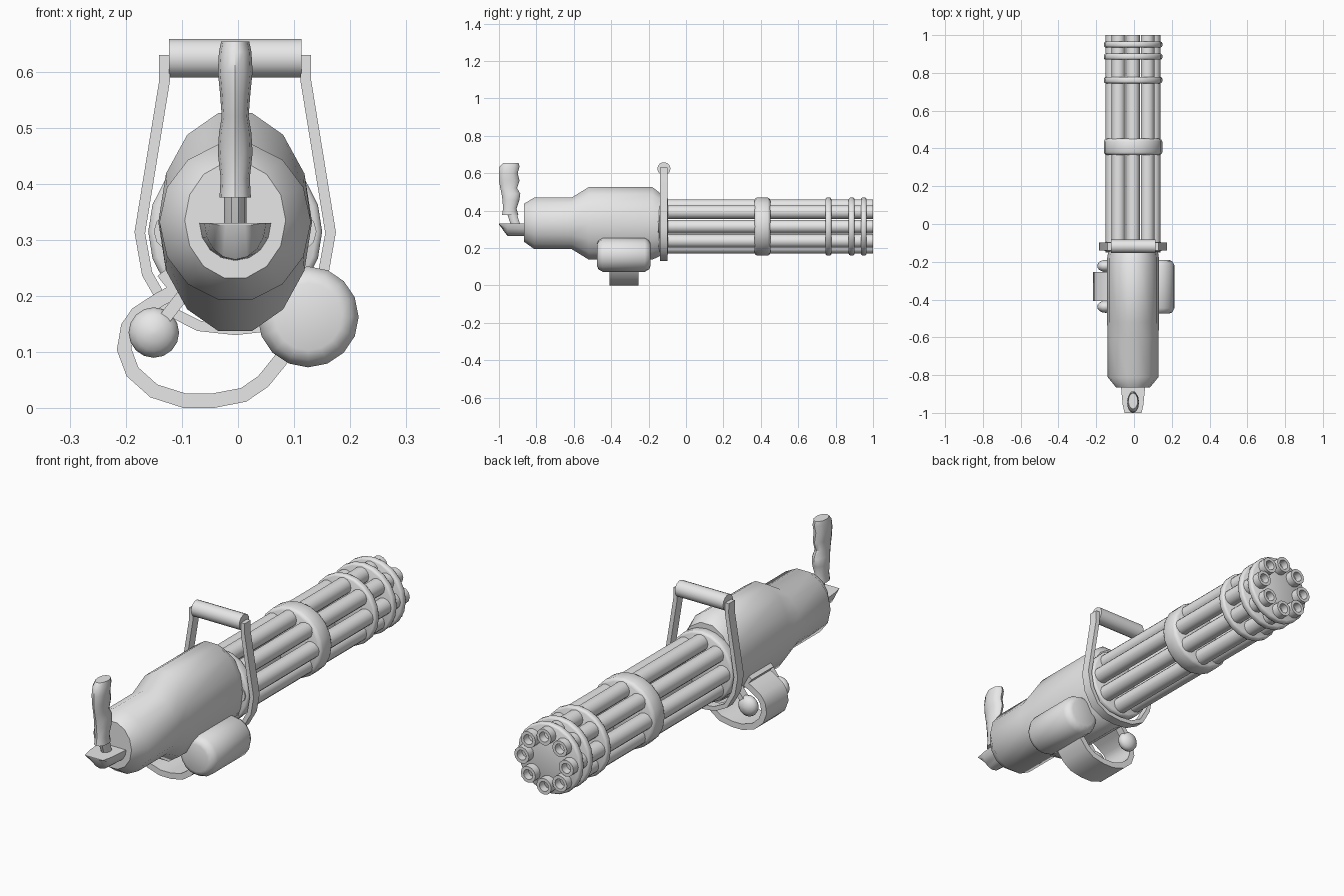
import bpy, bmesh, math
from mathutils import Vector

if "Cube" in bpy.data.objects:
    bpy.data.objects.remove(bpy.data.objects["Cube"])

metal = bpy.data.materials.new("gun_grey")
metal.diffuse_color = (0.8, 0.8, 0.8, 1)
metal.use_nodes = True
metal.node_tree.nodes["Principled BSDF"].inputs["Base Color"].default_value = metal.diffuse_color
CX, CZ = -0.005, 0.315          # barrel axis


def finish(name, bm, angle=40):
    bmesh.ops.recalc_face_normals(bm, faces=bm.faces)
    me = bpy.data.meshes.new(name)
    bm.to_mesh(me)
    bm.free()
    me.materials.append(metal)
    ob = bpy.data.objects.new(name, me)
    bpy.context.collection.objects.link(ob)
    bpy.ops.object.select_all(action='DESELECT')
    ob.select_set(True)
    bpy.context.view_layer.objects.active = ob
    bpy.ops.object.shade_smooth_by_angle(angle=math.radians(angle))
    return ob


def loft(name, rings, n=16, axis='y', half=False, angle=40):
    """Skin elliptical rings (t, c0, c1, r0, r1) along an axis."""
    bm = bmesh.new()
    loops = []
    for t, c0, c1, r0, r1 in rings:
        loop = []
        for i in range(n):
            a = math.pi + math.pi * i / (n - 1) if half else 2 * math.pi * i / n
            u, v = c0 + r0 * math.cos(a), c1 + r1 * math.sin(a)
            p = {'x': (t, u, v), 'y': (u, t, v), 'z': (u, v, t)}[axis]
            loop.append(bm.verts.new(p))
        loops.append(loop)
    for a, b in zip(loops, loops[1:]):
        for i in range(n):
            j = (i + 1) % n
            bm.faces.new((a[i], a[j], b[j], b[i]))
    bm.faces.new(loops[0])
    bm.faces.new(loops[-1])
    return finish(name, bm, angle)


def lathe(name, x, z, profile, n=16, angle=40):
    return loft(name, [(y, x, z, r, r) for y, r in profile], n, angle=angle)


def strip(name, path, thick, y0, y1, angle=40):
    """Flat band following an x-z path, extruded from y0 to y1."""
    pts = [Vector(p) for p in path]
    bm = bmesh.new()
    loops = []
    for i, p in enumerate(pts):
        d = (pts[min(i + 1, len(pts) - 1)] - pts[max(i - 1, 0)]).normalized()
        nrm = Vector((-d.y, d.x)) * thick / 2
        a, b = p + nrm, p - nrm
        loops.append([bm.verts.new(c) for c in (
            (a.x, y0, a.y), (b.x, y0, b.y), (b.x, y1, b.y), (a.x, y1, a.y))])
    for a, b in zip(loops, loops[1:]):
        for i in range(4):
            j = (i + 1) % 4
            bm.faces.new((a[i], a[j], b[j], b[i]))
    bm.faces.new(loops[0])
    bm.faces.new(loops[-1])
    return finish(name, bm, angle)


# Main housing
loft("housing", [
    (-0.865, CX, 0.335, 0.09, 0.105), (-0.81, CX, 0.332, 0.135, 0.142),
    (-0.61, CX, 0.332, 0.135, 0.142), (-0.52, CX, 0.332, 0.137, 0.199),
    (-0.18, CX, 0.332, 0.137, 0.199), (-0.135, CX, 0.325, 0.13, 0.17)], n=14)

# Rear half-round scoop
loft("rear_scoop", [
    (-1.0, CX, 0.33, 0.045, 0.004), (-0.955, CX, 0.33, 0.055, 0.065),
    (-0.82, CX, 0.33, 0.068, 0.068)], n=9, half=True)

# Rear grip and its stem
loft("grip_stem", [
    (0.31, CX, -0.905, 0.02, 0.026), (0.35, CX, -0.92, 0.02, 0.027),
    (0.40, CX, -0.935, 0.02, 0.027)], n=10, axis='z')
loft("rear_grip", [
    (0.376, CX, -0.94, 0.028, 0.044), (0.41, CX, -0.942, 0.026, 0.036),
    (0.455, CX, -0.936, 0.031, 0.045), (0.49, CX, -0.936, 0.029, 0.050),
    (0.52, CX, -0.948, 0.024, 0.045), (0.56, CX, -0.945, 0.027, 0.055),
    (0.60, CX, -0.950, 0.031, 0.050), (0.635, CX, -0.943, 0.029, 0.053),
    (0.654, CX, -0.937, 0.025, 0.042)], n=12, axis='z')

# Carry handle: U-shaped strap plus top bar
side = [(0.126, 0.63), (0.126, 0.583), (0.17, 0.313), (0.157, 0.24),
        (0.12, 0.175), (0.065, 0.147)]
strip("handle_strap",
      [(CX - x, z) for x, z in side] + [(CX, 0.14)]
      + [(CX + x, z) for x, z in reversed(side)], 0.019, -0.14, -0.098)
loft("handle_bar", [(x, -0.118, 0.624, 0.035, 0.035) for x in (-0.123, 0.113)],
     n=14, axis='x')

# Barrel cluster
for i in range(8):
    a = i * math.pi / 4
    lathe(f"barrel_{i + 1}", CX + 0.109 * math.cos(a), CZ + 0.109 * math.sin(a),
          [(-0.15, 0.036), (1.0, 0.036), (1.0, 0.022), (0.92, 0.022)], n=12)

# Barrel clamps and base plate, with rounded rims
for name, y0, y1, b in (("base_plate", -0.145, -0.095, 0.01),
                        ("middle_clamp", 0.365, 0.452, 0.015),
                        ("front_clamp_1", 0.745, 0.778, 0.009),
                        ("front_clamp_2", 0.87, 0.902, 0.009),
                        ("front_clamp_3", 0.935, 0.966, 0.009)):
    R = 0.155
    lathe(name, CX, CZ, [(y0, R - b), (y0 + b * 0.4, R - b * 0.3), (y0 + b, R),
                         (y1 - b, R), (y1 - b * 0.4, R - b * 0.3), (y1, R - b)],
          n=20, angle=50)

# Ammunition drum
lathe("ammo_drum", 0.125, 0.163, [
    (-0.475, 0.06), (-0.468, 0.077), (-0.445, 0.09),
    (-0.22, 0.09), (-0.197, 0.077), (-0.19, 0.06)], n=16, angle=60)

# Feed belt chute looping below the housing
strip("feed_chute", [
    (-0.10, 0.215), (-0.14, 0.194), (-0.18, 0.168), (-0.196, 0.145),
    (-0.203, 0.105), (-0.188, 0.065), (-0.15, 0.031), (-0.095, 0.0135),
    (-0.045, 0.0135), (0.01, 0.024), (0.045, 0.048), (0.075, 0.085),
    (0.10, 0.13)], 0.026, -0.408, -0.255)

# Feed inlet block and the two rounded knobs on struts
strip("feed_inlet", [(-0.085, 0.25), (-0.128, 0.216)], 0.05, -0.408, -0.255)
for k, y in enumerate((-0.438, -0.222)):
    s = 0.032
    lathe(f"feed_knob_{k + 1}", -0.15, 0.135,
          [(y + s * math.sin(t), max(0.004, 0.045 * math.cos(t)))
           for t in (math.radians(d) for d in range(-88, 89, 22))],
          n=16, angle=80)
    strip(f"knob_strut_{k + 1}", [(-0.14, 0.148), (-0.08, 0.225)], 0.022,
          y - 0.018, y + 0.018)
